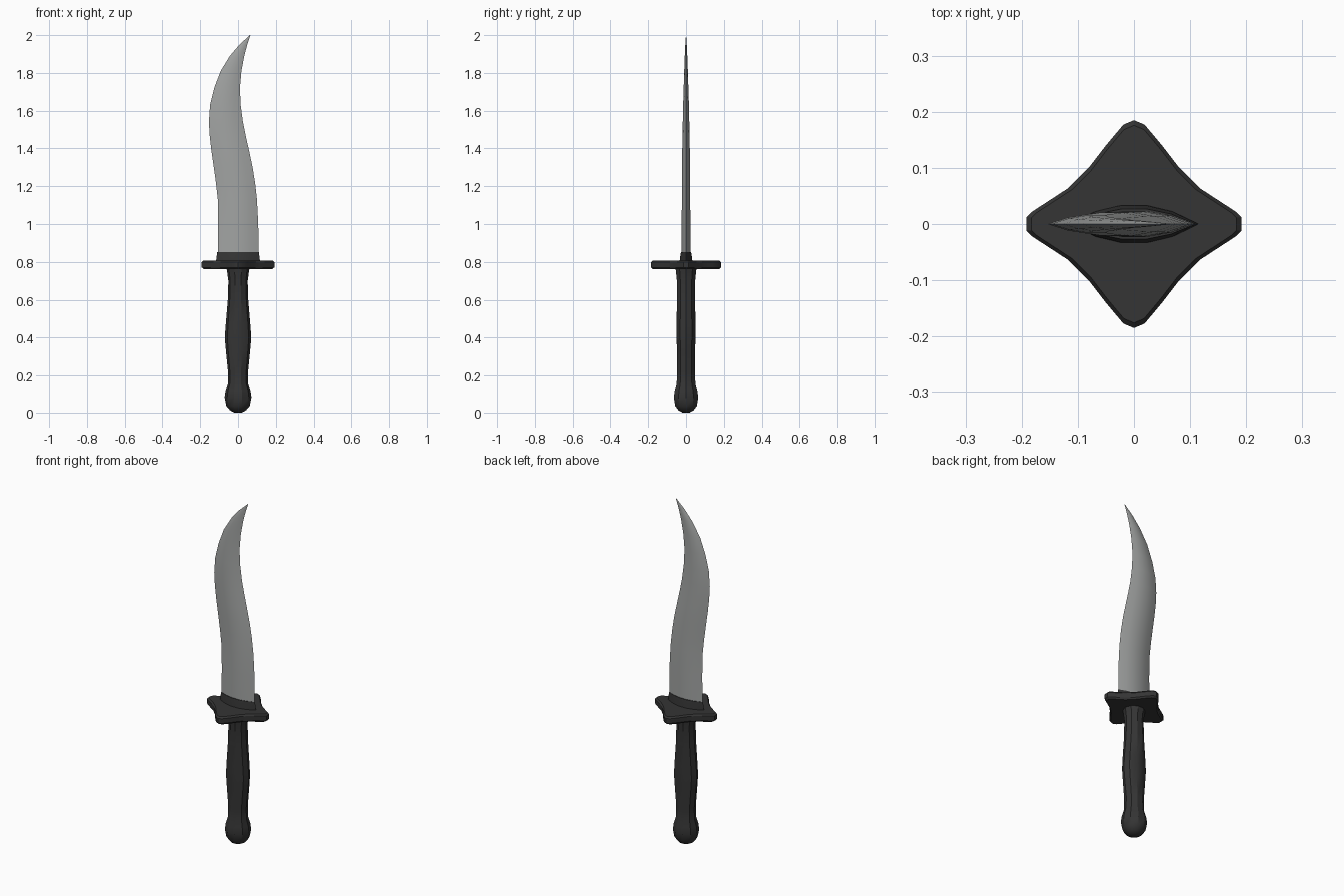
import bpy, bmesh, math

if "Cube" in bpy.data.objects:
    bpy.data.objects.remove(bpy.data.objects["Cube"])


def material(name, rgb):
    m = bpy.data.materials.new(name)
    m.diffuse_color = (*rgb, 1)
    m.use_nodes = True
    m.node_tree.nodes["Principled BSDF"].inputs["Base Color"].default_value = m.diffuse_color
    return m


STEEL = material("grey steel", (0.36, 0.37, 0.365))
BLACK = material("charcoal black", (0.035, 0.035, 0.035))


def loft(name, rings, mat, angle):
    """Skin a stack of equal-length closed rings and cap both ends."""
    bm = bmesh.new()
    loops = [[bm.verts.new(p) for p in ring] for ring in rings]
    n = len(loops[0])
    for a, b in zip(loops, loops[1:]):
        for i in range(n):
            j = (i + 1) % n
            bm.faces.new((a[i], a[j], b[j], b[i]))
    bm.faces.new(loops[0][::-1])
    bm.faces.new(loops[-1])
    bmesh.ops.recalc_face_normals(bm, faces=bm.faces)
    mesh = bpy.data.meshes.new(name)
    bm.to_mesh(mesh)
    bm.free()
    mesh.materials.append(mat)
    ob = bpy.data.objects.new(name, mesh)
    bpy.context.collection.objects.link(ob)
    bpy.ops.object.select_all(action='DESELECT')
    ob.select_set(True)
    bpy.context.view_layer.objects.active = ob
    bpy.ops.object.shade_smooth_by_angle(angle=math.radians(angle))
    return ob


def lens(x0, x1, t, z):
    """Pointed lens section from x0 to x1, half thickness t."""
    c, h = (x0 + x1) / 2, (x1 - x0) / 2
    us = [-1, -0.6, -0.2, 0.2, 0.6, 1]
    front = [(c + h * u, -t * (1 - u * u), z) for u in us]
    back = [(c + h * u, t * (1 - u * u), z) for u in us[-2:0:-1]]
    return front + back


# curved blade: z, left edge, right edge, half thickness
blade = [(0.80, -.107, .109, .024), (1.00, -.105, .107, .024), (1.13, -.107, .100, .023),
         (1.22, -.117, .090, .022), (1.30, -.128, .077, .022), (1.39, -.141, .058, .021),
         (1.47, -.150, .040, .019), (1.54, -.154, .026, .018), (1.63, -.148, .014, .016),
         (1.72, -.126, .010, .013), (1.81, -.092, .018, .010), (1.89, -.043, .033, .007),
         (1.95, .008, .049, .004), (2.0, .063, .066, .0005)]
loft("blade", [lens(l, r, t, z) for z, l, r, t in blade], STEEL, 40)

# lens-shaped collar around the blade root
loft("blade_collar", [lens(-w, w, t, z) for z, w, t in
     [(0.79, .116, .036), (0.815, .115, .034), (0.853, .110, .028)]], BLACK, 30)

# four-pointed guard: one quarter outline mirrored round, with rounded rim
quarter = [(.192, .012), (.183, .021), (.117, .064), (.080, .101), (.050, .140), (.019, .177)]
half = quarter + [(0, .185)] + [(-x, y) for x, y in quarter[::-1]]
outline = half + [(-x, -y) for x, y in half]


def guard_ring(scale, z):
    return [(x * scale, y * scale, z) for x, y in outline]


loft("guard", [guard_ring(s, z) for s, z in
     [(.95, .762), (1, .771), (1, .798), (.95, .807)]], BLACK, 30)

# ten-sided grip with rounded pommel: z, half width, half depth
grip = [(0.0, .020, .020), (.012, .042, .042), (.035, .062, .060), (.08, .071, .068),
        (.115, .066, .063), (.155, .054, .052), (.22, .053, .050), (.33, .064, .051),
        (.40, .070, .052), (.47, .065, .052), (.60, .054, .051), (.70, .051, .051),
        (.75, .058, .056), (.775, .063, .060)]
N = 10
loft("grip", [[(w * math.cos(2 * math.pi * i / N), d * math.sin(2 * math.pi * i / N), z)
               for i in range(N)] for z, w, d in grip], BLACK, 30)
